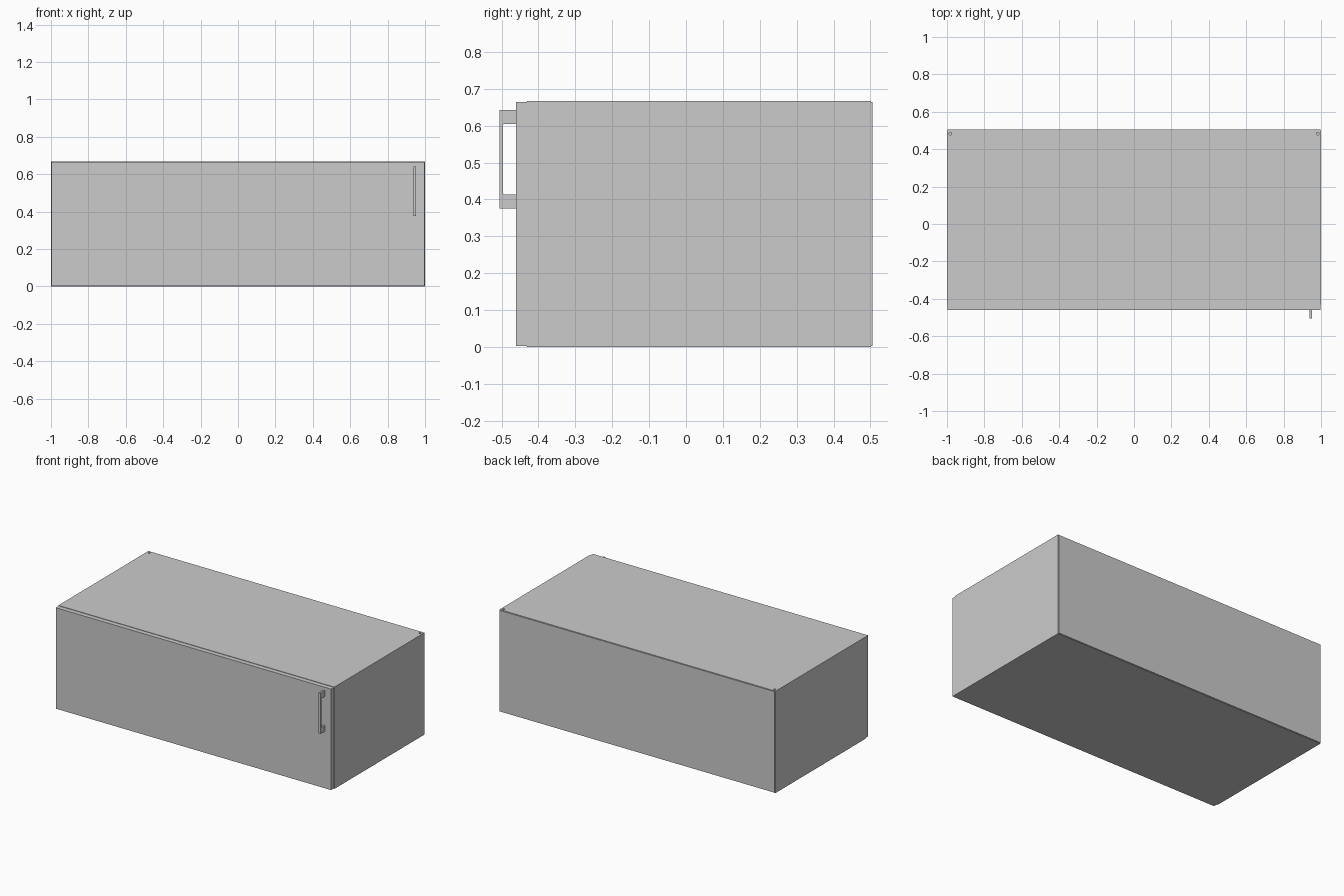
import bpy, bmesh

if "Cube" in bpy.data.objects:
    bpy.data.objects.remove(bpy.data.objects["Cube"])

T = 0.03                      # panel thickness
H = 0.667                     # carcass height
YF, YB = -0.431, 0.501        # carcass front and back


def box(name, x, y, z):
    """Box from (min, max) pairs on each axis."""
    bm = bmesh.new()
    bmesh.ops.create_cube(bm, size=1)
    for v in bm.verts:
        v.co = [r[0] if c < 0 else r[1] for c, r in zip(v.co, (x, y, z))]
    mesh = bpy.data.meshes.new(name)
    bm.to_mesh(mesh)
    bm.free()
    ob = bpy.data.objects.new(name, mesh)
    bpy.context.collection.objects.link(ob)
    return ob


# Side panels, each with a small drilled hole in the top rear corner
for side, s in (("left", -1), ("right", 1)):
    panel = box(side + "_side", sorted((s, s * (1 - T))), (YF, YB), (0, H))
    bpy.ops.mesh.primitive_cylinder_add(vertices=16, radius=0.007, depth=0.06,
                                        location=(s * 0.982, 0.483, H))
    drill = bpy.context.object
    drill.name = side + "_hole_cutter"
    drill.hide_render = True
    drill.hide_set(True)
    cut = panel.modifiers.new("hole", "BOOLEAN")
    cut.operation = "DIFFERENCE"
    cut.solver = "EXACT"
    cut.object = drill

# Top, bottom and thin back panel
inner = (-1 + T, 1 - T)
box("top_panel", inner, (YF, YB), (H - T, H))
box("bottom_panel", inner, (YF, YB), (0, T))
box("back_panel", (-0.997, 0.997), (YB, 0.506), (0.003, H - 0.003))

# Full-width door
box("door", (-0.997, 0.997), (-0.461, YF), (0.003, H - 0.003))

# Bow handle: side profile in (y, z), extruded along x
profile = [(-0.461, 0.376), (-0.506, 0.376), (-0.506, 0.642), (-0.461, 0.642),
           (-0.461, 0.605), (-0.493, 0.605), (-0.496, 0.602),
           (-0.496, 0.417), (-0.493, 0.414), (-0.461, 0.414)]
bm = bmesh.new()
face = bm.faces.new([bm.verts.new((0.939, y, z)) for y, z in profile])
ext = bmesh.ops.extrude_face_region(bm, geom=[face])["geom"]
bmesh.ops.translate(bm, vec=(0.013, 0, 0),
                    verts=[g for g in ext if isinstance(g, bmesh.types.BMVert)])
bmesh.ops.recalc_face_normals(bm, faces=bm.faces)
mesh = bpy.data.meshes.new("handle")
bm.to_mesh(mesh)
bm.free()
bpy.context.collection.objects.link(bpy.data.objects.new("handle", mesh))
